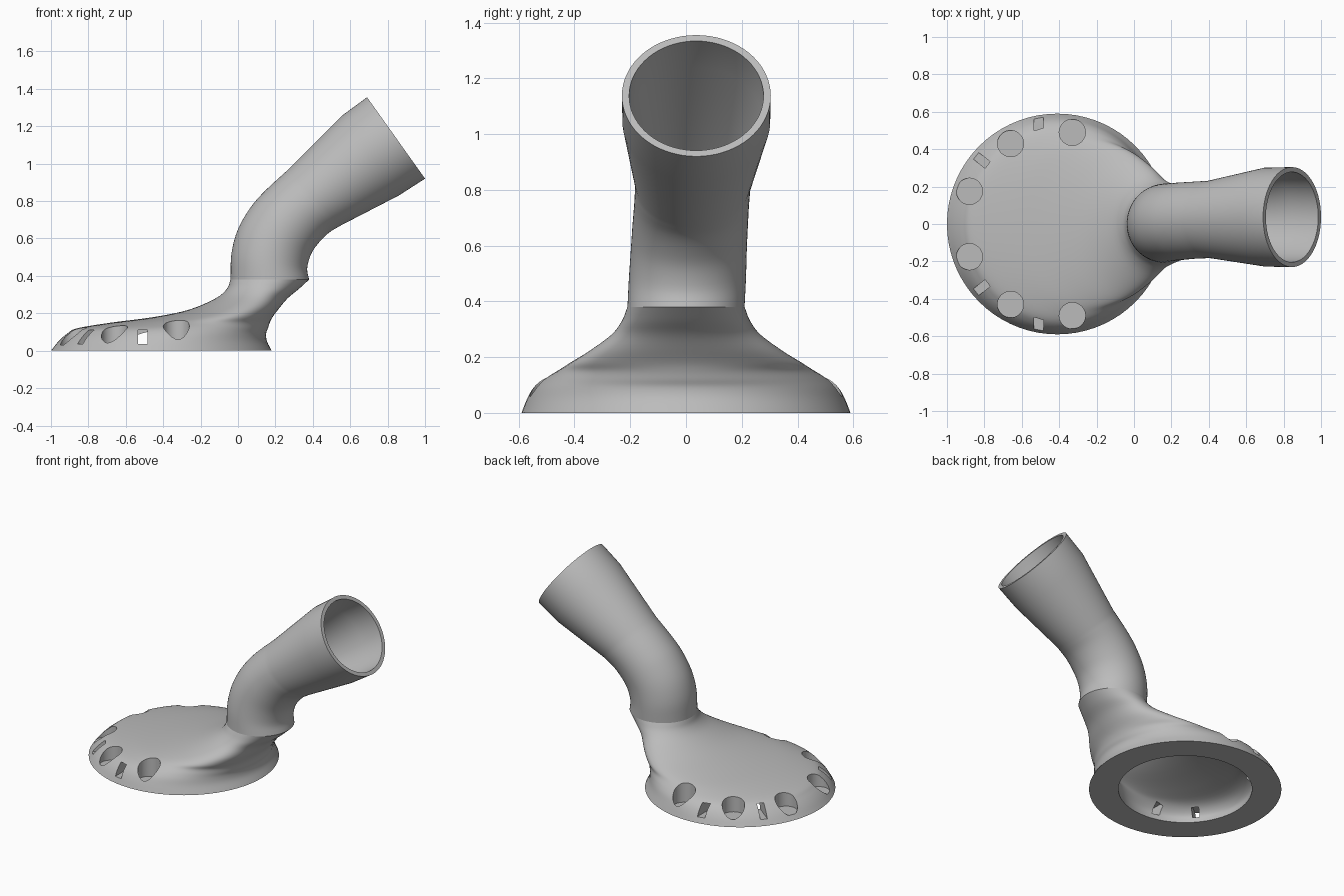
import bpy, bmesh, math
from mathutils import Matrix, Vector

if "Cube" in bpy.data.objects:
    bpy.data.objects.remove(bpy.data.objects["Cube"], do_unlink=True)

grey = bpy.data.materials.new("plain grey")
grey.use_nodes = True
grey.diffuse_color = (0.5, 0.5, 0.5, 1)
grey.node_tree.nodes["Principled BSDF"].inputs["Base Color"].default_value = (0.5, 0.5, 0.5, 1)

SEGMENTS = 72


def add_object(name, bm):
    bmesh.ops.recalc_face_normals(bm, faces=bm.faces)
    mesh = bpy.data.meshes.new(name)
    bm.to_mesh(mesh)
    bm.free()
    mesh.materials.append(grey)
    obj = bpy.data.objects.new(name, mesh)
    bpy.context.collection.objects.link(obj)
    return obj


def smooth(stations, steps=4):
    """Catmull-Rom interpolation of ring parameters."""
    pts = [Vector(s) for s in stations]
    pts = [2 * pts[0] - pts[1]] + pts + [2 * pts[-1] - pts[-2]]
    out = []
    for a, b, c, d in zip(pts, pts[1:], pts[2:], pts[3:]):
        for i in range(steps):
            t = i / steps
            out.append(b + (c - a) * t / 2 + (2 * a - 5 * b + 4 * c - d) * t * t / 2
                       + (3 * b - a - 3 * c + d) * t ** 3 / 2)
    return out + [pts[-2]]


def loft(name, rings, closed):
    """Skin elliptical rings: left x, left z, right x, right z, centre y, half width."""
    bm = bmesh.new()
    loops = []
    for xl, zl, xr, zr, yc, hw in rings:
        loop = []
        for i in range(SEGMENTS):
            a = math.tau * i / SEGMENTS
            t = 0.5 + 0.5 * math.cos(a)
            loop.append(bm.verts.new((xl + (xr - xl) * t, yc + hw * math.sin(a),
                                      zl + (zr - zl) * t)))
        loops.append(loop)
    pairs = list(zip(loops, loops[1:])) + ([(loops[-1], loops[0])] if closed else [])
    for lo, hi in pairs:
        for i in range(SEGMENTS):
            j = (i + 1) % SEGMENTS
            bm.faces.new((lo[i], lo[j], hi[j], hi[i]))
    return add_object(name, bm)


def finish(obj):
    bpy.ops.object.select_all(action='DESELECT')
    obj.select_set(True)
    bpy.context.view_layer.objects.active = obj
    for mod in list(obj.modifiers):
        bpy.ops.object.modifier_apply(modifier=mod.name)
    bpy.ops.object.shade_smooth_by_angle(angle=math.radians(30))


# Foot: a flared hollow shell, rings given as height, left x, right x, half width
outer = [(0, -1, .18, .59), (.05, -.96, .155, .57), (.09, -.915, .15, .547),
         (.12, -.86, .16, .515), (.15, -.68, .17, .462), (.18, -.45, .185, .415),
         (.22, -.26, .215, .35), (.28, -.12, .265, .268), (.33, -.06, .325, .23),
         (.38, -.04, .38, .21)]
inner = [(0, -.82, 0, .41), (.05, -.82, .01, .41), (.1, -.76, .05, .38),
         (.13, -.6, .09, .35), (.18, -.33, .13, .28), (.25, -.14, .21, .23),
         (.33, -.03, .29, .19), (.38, -.01, .35, .18)]


def level(rows):
    return smooth([(xl, z, xr, z, 0, hw) for z, xl, xr, hw in rows])


foot = loft("suction_foot", level(outer) + level(inner)[::-1], True)

# Blind round pockets and radial air slots around the foot edge
CENTRE = Vector((-.41, 0, 0))
bm = bmesh.new()
for side in (1, -1):
    for x, y in ((-.88, .175), (-.66, .43), (-.33, .49)):
        bmesh.ops.create_cone(bm, cap_ends=True, segments=40, radius1=.07, radius2=.07,
                              depth=.4, matrix=Matrix.Translation((x, y * side, .23)))
    slots = ((Vector((-.51, .52 * side, .073)), math.pi / 2, .05),
             (Vector((-.82, .345 * side, .073)), math.radians(142) * side, .045))
    for place, angle, width in slots:
        bmesh.ops.create_cube(bm, size=1, matrix=Matrix.Translation(place)
                              @ Matrix.Rotation(angle, 4, 'Z')
                              @ Matrix.Diagonal((.32, width, .075, 1)))
cutter = add_object("edge_cutters", bm)
cutter.hide_render = True
cut = foot.modifiers.new("edge_openings", 'BOOLEAN')
cut.operation = 'DIFFERENCE'
cut.solver = 'EXACT'
cut.object = cutter
finish(foot)
bpy.data.objects.remove(cutter, do_unlink=True)

# Hose neck: curved elbow, flaring cone and straight socket
elbow = [(-.04, .38, .38, .38, 0, .21), (-.035, .52, .37, .44, .005, .21),
         (0, .65, .39, .515, .01, .208), (.07, .77, .43, .575, .015, .207),
         (.15, .86, .485, .63, .02, .206), (.27, .97, .55, .67, .025, .207)]
socket = [(.56, 1.26, .86, .83, .037, .265), (.69, 1.355, 1, .92, .037, .267)]
shell = smooth(elbow) + [Vector(s) for s in socket]


def inset(ring, wall):
    xl, zl, xr, zr, yc, hw = ring
    a, b = Vector((xl, zl)), Vector((xr, zr))
    d = (b - a).normalized() * wall
    a, b = a + d, b - d
    return (a.x, a.y, b.x, b.y, yc, hw - wall)


bore = [inset(r, .026 if r[0] > .5 else .03) for r in shell]
finish(loft("hose_neck", shell + bore[::-1], False))
